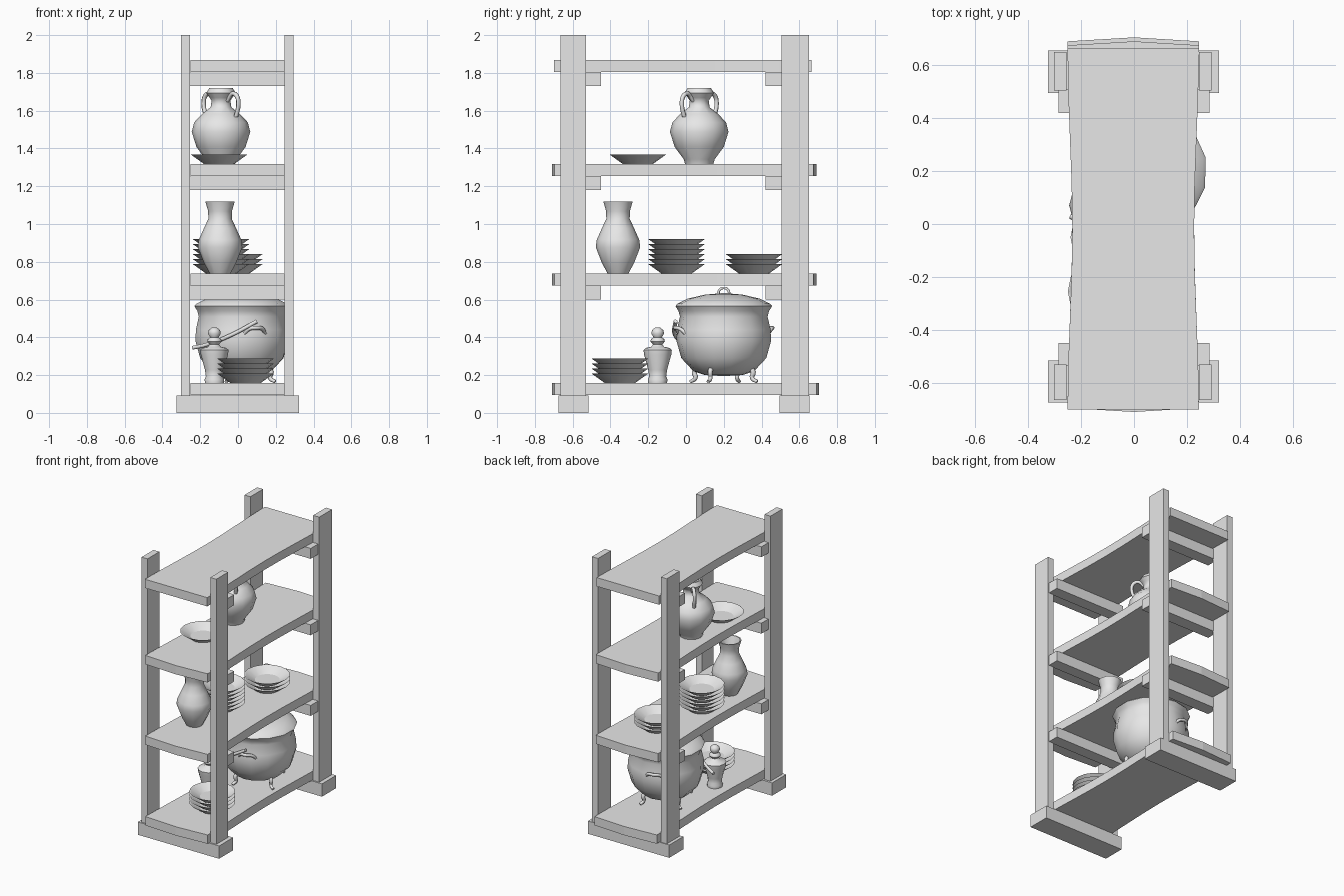
import bpy, bmesh, math
from mathutils import Vector

if "Cube" in bpy.data.objects:
    bpy.data.objects.remove(bpy.data.objects["Cube"], do_unlink=True)

GREY = (0.8, 0.8, 0.8, 1)
mat = bpy.data.materials.new("plain_grey")
mat.use_nodes = True
mat.diffuse_color = GREY
mat.node_tree.nodes["Principled BSDF"].inputs["Base Color"].default_value = GREY


def finish(name, bm, smooth=None):
    bmesh.ops.recalc_face_normals(bm, faces=bm.faces[:])
    me = bpy.data.meshes.new(name)
    bm.to_mesh(me)
    bm.free()
    me.materials.append(mat)
    ob = bpy.data.objects.new(name, me)
    bpy.context.collection.objects.link(ob)
    if smooth:
        bpy.ops.object.select_all(action='DESELECT')
        ob.select_set(True)
        bpy.context.view_layer.objects.active = ob
        bpy.ops.object.shade_smooth_by_angle(angle=math.radians(smooth))
    return ob


def box(name, x0, x1, y0, y1, z0, z1):
    bm = bmesh.new()
    bmesh.ops.create_cube(bm, size=1)
    for v in bm.verts:
        v.co = Vector(((x0 + x1) / 2 + v.co.x * (x1 - x0),
                       (y0 + y1) / 2 + v.co.y * (y1 - y0),
                       (z0 + z1) / 2 + v.co.z * (z1 - z0)))
    return finish(name, bm)


def lathe(name, profile, at, sides=12, smooth=45, turn=0.0):
    """Spin (radius, height) pairs; zero radius closes an end."""
    bm = bmesh.new()
    rings = []
    for r, z in profile:
        if r == 0:
            rings.append([bm.verts.new((at[0], at[1], at[2] + z))] * sides)
        else:
            rings.append([bm.verts.new((at[0] + r * math.cos(turn + math.tau * i / sides),
                                        at[1] + r * math.sin(turn + math.tau * i / sides),
                                        at[2] + z)) for i in range(sides)])
    for a, b in zip(rings, rings[1:]):
        for i in range(sides):
            j = (i + 1) % sides
            bm.faces.new(list(dict.fromkeys((a[i], a[j], b[j], b[i]))))
    return finish(name, bm, smooth)


def tube(name, points, radius, cyclic=False, taper=1.0):
    cu = bpy.data.curves.new(name, 'CURVE')
    cu.dimensions = '3D'
    cu.bevel_depth = radius
    cu.bevel_resolution = 1
    cu.resolution_u = 4
    cu.use_fill_caps = True
    sp = cu.splines.new('BEZIER')
    sp.bezier_points.add(len(points) - 1)
    for i, (bp, p) in enumerate(zip(sp.bezier_points, points)):
        bp.co = p
        bp.radius = 1 + (taper - 1) * i / (len(points) - 1)
        bp.handle_left_type = bp.handle_right_type = 'AUTO'
    sp.use_cyclic_u = cyclic
    cu.materials.append(mat)
    ob = bpy.data.objects.new(name, cu)
    bpy.context.collection.objects.link(ob)
    return ob


# Frame: feet, posts and the bars that carry the shelves
SHELF_Z = [0.095, 0.675, 1.255, 1.805]
for side, foot, post, bar in (("front", (-0.675, -0.515), (-0.665, -0.53), (-0.535, -0.45)),
                              ("back", (0.495, 0.655), (0.505, 0.65), (0.42, 0.51))):
    box(side + "_foot", -0.325, 0.322, *foot, 0, 0.092)
    for label, x0, x1 in (("right", -0.302, -0.255), ("left", 0.245, 0.293)):
        box(f"{side}_{label}_post", x0, x1, *post, 0.09, 2.0)
    for n, z in enumerate(SHELF_Z[1:], 2):
        box(f"{side}_bar_{n}", -0.285, 0.285, *bar, z - 0.075, z)

# Shelves: boards with a slight waist and bowed ends
ENDS = [(-0.71, 0.705), (-0.71, 0.69), (-0.71, 0.69), (-0.7, 0.665)]
for n, (z, (y0, y1)) in enumerate(zip(SHELF_Z, ENDS), 1):
    bm = bmesh.new()
    outline = []
    rows = 8
    for s in (1, -1):
        for k in range(rows + 1):
            t = -s + 2 * s * k / rows
            half = 0.23 + 0.018 * math.sin(abs(t) * math.pi / 2) ** 2
            y = y0 + (y1 - y0) * (t + 1) / 2
            if abs(t) == 1 and n < 4:
                y -= 0.015 * t
            outline.append(bm.verts.new((s * half - 0.003, y, z)))
        if n < 4:
            outline.append(bm.verts.new((0, y1 if s == 1 else y0, z)))
    base = bm.faces.new(outline)
    top = bmesh.ops.extrude_face_region(bm, geom=[base])["geom"]
    bmesh.ops.translate(bm, vec=(0, 0, 0.063),
                        verts=[g for g in top if isinstance(g, bmesh.types.BMVert)])
    finish(f"shelf_{n}", bm)

# Plates, single and stacked
PLATE = [(0, 0), (0.08, 0), (0.15, 0.05), (0.145, 0.05), (0.082, 0.013), (0, 0.013)]
for name, x, y, z, count in (("low_plate", 0.04, -0.35, 0.158, 4),
                             ("tall_stack_plate", -0.09, -0.05, 0.738, 6),
                             ("short_stack_plate", -0.02, 0.36, 0.738, 3),
                             ("top_plate", -0.1, -0.255, 1.318, 1)):
    for i in range(count):
        lathe(f"{name}_{i + 1}", PLATE, (x, y, z + i * 0.0265), 16, 30)

# Tall vase
lathe("tall_vase", [(0, 0), (0.055, 0), (0.085, 0.055), (0.118, 0.14), (0.112, 0.18),
                    (0.085, 0.24), (0.062, 0.29), (0.063, 0.33), (0.078, 0.382),
                    (0.07, 0.382), (0.052, 0.32), (0, 0.3)], (-0.095, -0.36, 0.738))

# Round vase with two looped handles
VX, VY, VZ = -0.09, 0.07, 1.318
lathe("round_vase", [(0, 0), (0.075, 0), (0.082, 0.025), (0.13, 0.09), (0.155, 0.17),
                     (0.142, 0.22), (0.1, 0.265), (0.055, 0.3), (0.05, 0.335),
                     (0.06, 0.35), (0.078, 0.375), (0.062, 0.402), (0.052, 0.402),
                     (0.05, 0.36), (0, 0.35)], (VX, VY, VZ))
for s in (1, -1):
    d = s * math.sqrt(0.5)
    loop = [(0.045, 0.335), (0.085, 0.372), (0.118, 0.36), (0.13, 0.315), (0.112, 0.25)]
    tube("round_vase_handle_" + ("left" if s > 0 else "right"),
         [(VX + d * r, VY - d * r, VZ + z) for r, z in loop], 0.012)

# Small lidded jar
lathe("small_jar", [(0, 0), (0.05, 0), (0.052, 0.02), (0.045, 0.035), (0.05, 0.07),
                    (0.072, 0.15), (0.075, 0.175), (0.062, 0.186), (0.034, 0.192),
                    (0.025, 0.205), (0.038, 0.22), (0.036, 0.232), (0.022, 0.242),
                    (0.034, 0.262), (0.03, 0.28), (0.014, 0.293), (0, 0.295)],
      (-0.125, -0.15, 0.158))

# Cooking pot with a domed lid, ring, four legs and two side grips
PX, PY = 0.02, 0.2
lathe("cooking_pot", [(0, 0.195), (0.1, 0.2), (0.16, 0.22), (0.225, 0.29), (0.25, 0.38),
                      (0.248, 0.44), (0.232, 0.51), (0.24, 0.54), (0.256, 0.565),
                      (0.245, 0.578), (0.19, 0.605), (0.1, 0.626), (0, 0.635)],
      (PX, PY, 0), 14, 50, 0.2)
tube("lid_ring", [(PX + 0.009 * math.cos(a), PY + 0.028 * math.cos(a), 0.635 + 0.026 * math.sin(a))
                  for a in (i * math.tau / 8 for i in range(8))], 0.007, True)
for i in range(4):
    a = math.radians(25) + i * math.pi / 2
    leg = [(0.145, 0.245), (0.172, 0.215), (0.165, 0.185), (0.195, 0.165)]
    tube(f"pot_leg_{i + 1}", [(PX + r * math.sin(a), PY + r * math.cos(a), z) for r, z in leg],
         0.016, taper=0.6)
for s, side in ((1, "front"), (-1, "back")):
    grip = [(-0.25, 0.235, 0.42), (-0.14, 0.255, 0.445), (0, 0.268, 0.45),
            (0.14, 0.255, 0.445), (0.25, 0.235, 0.42)]
    pts = []
    for da, r, z in grip:
        a = -math.pi / 2 + 0.3 + da
        pts.append((PX + s * r * math.cos(a), PY + s * r * math.sin(a), z))
    tube(f"pot_{side}_grip", pts, 0.011)

# Slanted handle resting against the pot
tube("pot_stick", [(-0.24, 0.03, 0.345), (-0.17, 0.0, 0.36), (-0.03, -0.06, 0.415),
                   (0.1, -0.055, 0.485)], 0.011)
